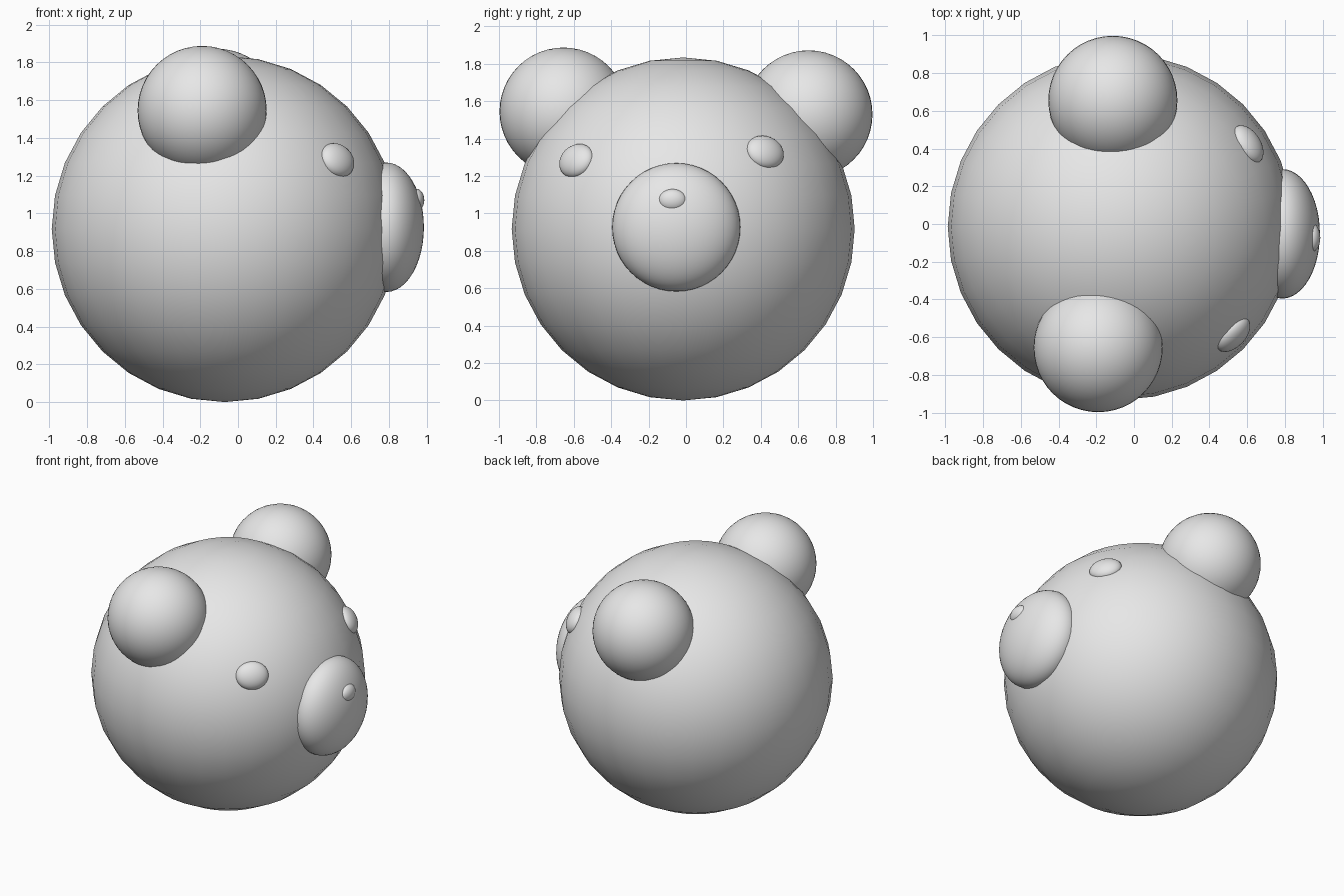
import bpy
from mathutils import Vector

cube = bpy.data.objects.get("Cube")
if cube:
    bpy.data.objects.remove(cube, do_unlink=True)

# Single plain grey for every part
grey = bpy.data.materials.new("light_grey")
grey.use_nodes = True
grey.diffuse_color = (0.8, 0.8, 0.8, 1)
grey.node_tree.nodes["Principled BSDF"].inputs["Base Color"].default_value = (0.8, 0.8, 0.8, 1)

HEAD = Vector((-0.07, -0.015, 0.917))


def ball(name, centre, radii, facing=None, segments=48):
    """Smooth ellipsoid; if facing is given, its local z points that way."""
    bpy.ops.mesh.primitive_uv_sphere_add(
        segments=segments, ring_count=segments // 2, radius=1, location=centre)
    part = bpy.context.object
    part.name = name
    part.scale = radii
    if facing is not None:
        part.rotation_euler = facing.to_track_quat('Z', 'Y').to_euler()
    bpy.ops.object.shade_smooth()
    part.data.materials.append(grey)
    return part


# Head, a coarser sphere whose face looks along +x
ball("head", HEAD, (0.917,) * 3, segments=32)

# Ears
ball("right_side_ear", (-0.19, -0.655, 1.545), (0.342,) * 3)
ball("left_side_ear", (-0.112, 0.655, 1.53), (0.342,) * 3)

# Flattened muzzle and nose
ball("muzzle", (0.785, -0.052, 0.926), (0.2, 0.343, 0.343))
ball("nose", (0.943, -0.072, 1.07), (0.044, 0.075, 0.06))

# Eyes, flattened against the head surface
for name, spot in (("right_side_eye", (0.60, -0.575, 0.367)),
                   ("left_side_eye", (0.685, 0.445, 0.417))):
    outward = Vector(spot).normalized()
    ball(name, HEAD + outward * 0.9, (0.112, 0.096, 0.06), outward, 32)
